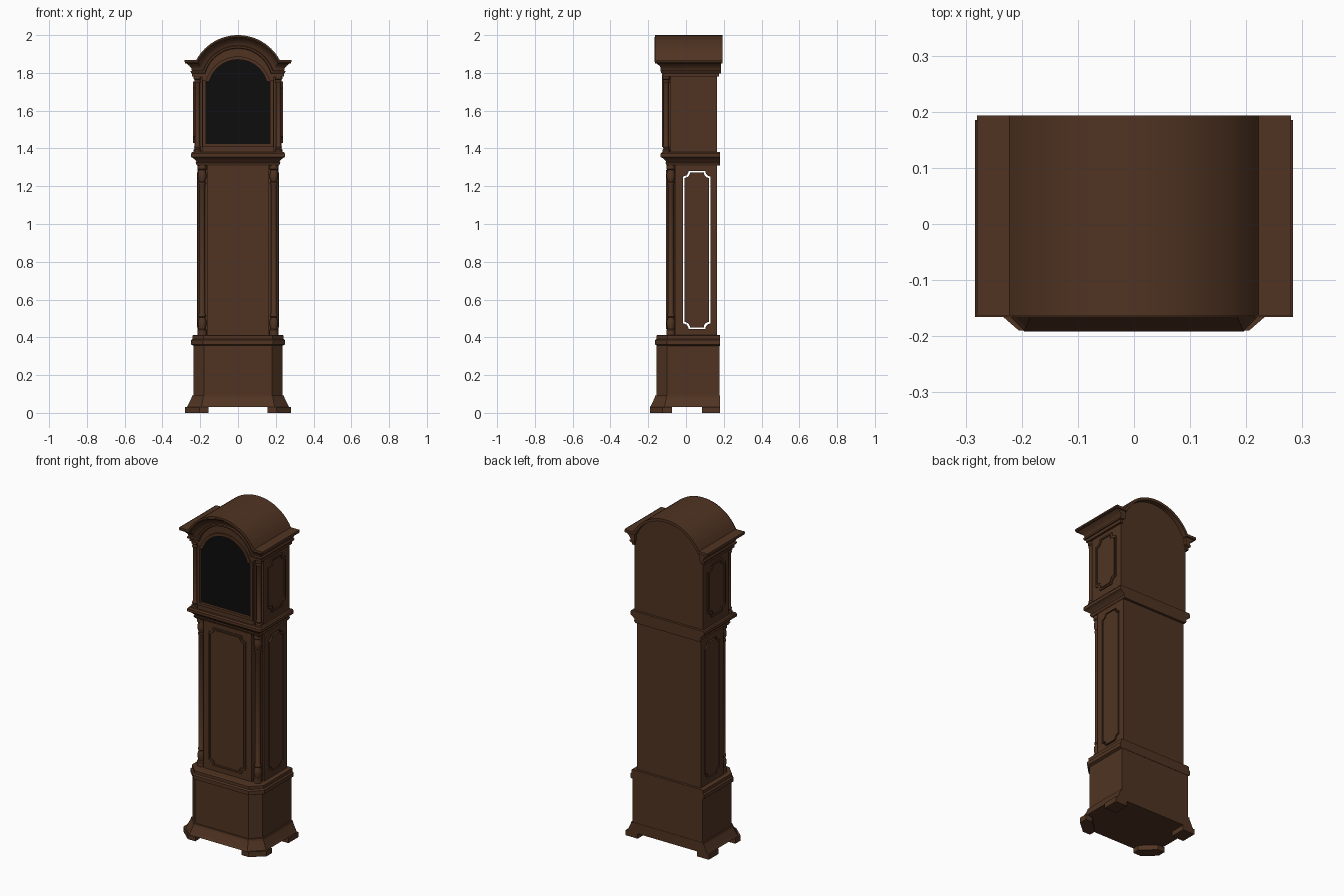
import bpy, bmesh, math

cube = bpy.data.objects.get("Cube")
if cube:
    bpy.data.objects.remove(cube, do_unlink=True)


def material(name, rgb):
    m = bpy.data.materials.new(name)
    m.use_nodes = True
    m.diffuse_color = (*rgb, 1)
    m.node_tree.nodes["Principled BSDF"].inputs["Base Color"].default_value = (*rgb, 1)
    return m


WOOD = material("dark_wood", (0.08, 0.034, 0.016))
BLACK = material("black_dial", (0.004, 0.004, 0.004))


def finish(name, bm, mat=WOOD, smooth=True):
    bmesh.ops.remove_doubles(bm, verts=bm.verts, dist=1e-5)
    bmesh.ops.recalc_face_normals(bm, faces=bm.faces)
    mesh = bpy.data.meshes.new(name)
    bm.to_mesh(mesh)
    bm.free()
    mesh.materials.append(mat)
    ob = bpy.data.objects.new(name, mesh)
    bpy.context.collection.objects.link(ob)
    if smooth:
        bpy.ops.object.select_all(action='DESELECT')
        ob.select_set(True)
        bpy.context.view_layer.objects.active = ob
        bpy.ops.object.shade_smooth_by_angle(angle=math.radians(30))
    return ob


def plate(name, loops, a, b, axis='y', mat=WOOD):
    """Flat outline with optional holes, extruded from a to b along an axis."""
    place = {'x': lambda u, v: (a, u, v), 'y': lambda u, v: (u, a, v),
             'z': lambda u, v: (u, v, a)}[axis]
    bm = bmesh.new()
    for loop in loops:
        vs = [bm.verts.new(place(*p)) for p in loop]
        for i, v in enumerate(vs):
            bm.edges.new((v, vs[i - 1]))
    bmesh.ops.triangle_fill(bm, edges=bm.edges[:], use_beauty=True)
    out = bmesh.ops.extrude_face_region(bm, geom=bm.faces[:])
    shift = [(b - a) * (axis == k) for k in 'xyz']
    bmesh.ops.translate(bm, vec=shift,
                        verts=[g for g in out['geom'] if isinstance(g, bmesh.types.BMVert)])
    return finish(name, bm, mat)


def rect(u0, u1, v0, v1):
    return [(u0, v0), (u1, v0), (u1, v1), (u0, v1)]


def notched(u0, u1, v0, v1, r, inset=0.0):
    """Rectangle with scooped corners."""
    pts = []
    u0, u1, v0, v1 = u0 + inset, u1 - inset, v0 + inset, v1 - inset
    for cu, cv, start in ((u0, v0, 90), (u1, v0, 180), (u1, v1, 270), (u0, v1, 0)):
        for k in range(6):
            t = math.radians(start - 18 * k)
            pts.append((cu + r * math.cos(t), cv + r * math.sin(t)))
    return pts


def skin(bm, rows, closed):
    rings = [[bm.verts.new(p) for p in row] for row in rows]
    n = len(rings[0])
    for lo, hi in zip(rings, rings[1:]):
        for i in range(n if closed else n - 1):
            j = (i + 1) % n
            bm.faces.new((lo[i], lo[j], hi[j], hi[i]))
    return rings


def case(name, rows, w, front, back, chamfer):
    """Stack of plan outlines (z, overhang) with chamfered front corners."""
    def plan(z, o):
        x, y, c = w + o, front - o, chamfer + 0.586 * o * (chamfer > 0)
        half = [(x - c, y, z), (x, y + c, z), (x, back, z)]
        return half + [(-p[0], p[1], p[2]) for p in reversed(half)]
    bm = bmesh.new()
    rings = skin(bm, [plan(*r) for r in rows], True)
    bm.faces.new(rings[0])
    bm.faces.new(rings[-1])
    return finish(name, bm, smooth=False)


def column(name, x, y, profile, sides=16):
    bm = bmesh.new()
    ring = [(math.cos(i * math.tau / sides), math.sin(i * math.tau / sides)) for i in range(sides)]
    rings = skin(bm, [[(x + r * c, y + r * s, z) for c, s in ring] for r, z in profile], True)
    bm.faces.new(rings[0])
    bm.faces.new(rings[-1])
    return finish(name, bm)


# Arched outline of the hood: flat eaves rising into a round arch
RADIUS, CENTRE, EAVE = 0.251, 1.749, 1.867


def arch(d, w, steps=28):
    r, h = RADIUS - d, EAVE - d - CENTRE
    a = math.asin(h / r)
    pts = [(-w, EAVE - d)]
    for i in range(steps + 1):
        t = math.pi - a - (math.pi - 2 * a) * i / steps
        pts.append((r * math.cos(t), CENTRE + r * math.sin(t)))
    return pts + [(w, EAVE - d)]


def dial_outline(g):
    """Arched dial opening with small shoulders, grown by g."""
    half, rise, spring = 0.152, 0.115, 1.755
    r = (half ** 2 + rise ** 2) / (2 * rise)
    a = math.asin(half / r)
    c = spring + rise - r
    pts = [(-0.17 - g, 1.425 - g), (-0.17 - g, spring + g * 0.5)]
    for i in range(21):
        t = -a + 2 * a * i / 20
        pts.append(((r + g) * math.sin(t), max(spring + g * 0.5, c + (r + g) * math.cos(t))))
    return pts + [(0.17 + g, spring + g * 0.5), (0.17 + g, 1.425 - g)]


SIDES = ((1, "left"), (-1, "right"))

# Base: bracket feet, flared skirt, box and moulding
for s, side in SIDES:
    foot = [(0.155, -0.19), (0.205, -0.19), (0.28, -0.125), (0.28, -0.075),
            (0.235, -0.075), (0.155, -0.15)]
    plate("front_foot_" + side, [[(s * x, y) for x, y in foot]], 0, 0.032, 'z')
    plate("back_foot_" + side, [rect(s * 0.2, s * 0.28, 0.085, 0.18)], 0, 0.032, 'z')
case("base_skirt", [(0.03, 0.037), (0.04, 0.03), (0.065, 0.018), (0.08, 0.011), (0.092, 0.008),
                    (0.092, 0)], 0.235, -0.155, 0.18, 0.055)
case("base_box", [(0.09, 0), (0.357, 0)], 0.235, -0.155, 0.178, 0.055)
case("base_moulding", [(0.355, 0), (0.362, 0.014), (0.385, 0.014), (0.392, 0.006),
                       (0.41, 0.006), (0.413, 0)], 0.235, -0.15, 0.18, 0.055)

# Trunk: hollow case with a door panel and loose side panels
plate("trunk_front", [rect(-0.162, 0.162, 0.41, 1.32)], -0.1, -0.06)
plate("trunk_back", [rect(-0.215, 0.215, 0.41, 1.32)], 0.15, 0.165)
plate("trunk_door_rim", [notched(-0.125, 0.125, 0.445, 1.285, 0.03),
                         notched(-0.125, 0.125, 0.445, 1.285, 0.03, 0.009)], -0.107, -0.1)
plate("trunk_door_field", [notched(-0.125, 0.125, 0.445, 1.285, 0.03, 0.014)], -0.104, -0.1)
for s, side in SIDES:
    panel = (-0.015, 0.13, 0.445, 1.28, 0.028)
    plate("trunk_side_" + side, [rect(-0.055, 0.165, 0.41, 1.32), notched(*panel)],
          s * 0.195, s * 0.215, 'x')
    plate("trunk_side_panel_" + side, [notched(*panel, 0.008)], s * 0.197, s * 0.217, 'x')
    plate("trunk_corner_" + side, [rect(s * 0.155, s * 0.205, -0.062, -0.05)], 0.41, 1.32, 'z')
    end = [(0.024, 0), (0.024, 0.03), (0.018, 0.035), (0.022, 0.055), (0.022, 0.075),
           (0.015, 0.095), (0.02, 0.1), (0.02, 0.108), (0.016, 0.115)]
    column("trunk_column_" + side, s * 0.19, -0.08,
           [(r, 0.41 + z) for r, z in end] + [(r, 1.32 - z) for r, z in reversed(end)])

# Waist moulding under the hood
case("waist_moulding", [(1.31, 0.002), (1.325, 0.01), (1.328, 0.004), (1.337, 0.01),
                        (1.348, 0.022), (1.355, 0.034), (1.372, 0.034), (1.38, 0.028)],
     0.215, -0.1, 0.18, 0)

# Hood: arched body, front with dial opening, door rim, black dial
plate("hood_body", [[(0.23, 1.378), (-0.23, 1.378)] + arch(0.015, 0.23)], -0.082, 0.165)
plate("hood_front", [[(0.235, 1.778), (0.19, 1.778), (0.19, 1.378), (-0.19, 1.378),
                      (-0.19, 1.778), (-0.235, 1.778)] + arch(0.06, 0.235), dial_outline(0)],
      -0.118, -0.08)
plate("hood_door_rim", [dial_outline(0.017), dial_outline(0)], -0.127, -0.118)
plate("dial", [dial_outline(0.003)], -0.11, -0.104, mat=BLACK)
for s, side in SIDES:
    panel = (-0.045, 0.125, 1.43, 1.755, 0.035)
    plate("hood_side_rim_" + side, [notched(*panel), notched(*panel, 0.01)],
          s * 0.23, s * 0.237, 'x')
    plate("hood_side_field_" + side, [notched(*panel, 0.016)], s * 0.23, s * 0.234, 'x')
    plate("hood_side_moulding_" + side, [rect(s * 0.225, s * 0.243, -0.12, 0.175)],
          1.78, 1.802, 'z')
    end = [(0.02, 0), (0.02, 0.015), (0.014, 0.02), (0.018, 0.03), (0.013, 0.04)]
    column("hood_column_" + side, s * 0.215, -0.105,
           [(r, 1.378 + z) for r, z in end] + [(r, 1.782 - z) for r, z in reversed(end)])

# Roof: arched sheet plus a moulding swept round the eaves and arch
plate("roof", [arch(0, 0.28) + arch(0.016, 0.28)[::-1]], -0.163, 0.193)
profile = [(0, 0.046), (0.009, 0.046), (0.02, 0.032), (0.03, 0.02), (0.043, 0.01), (0.054, 0.007),
           (0.058, 0.014), (0.068, 0.012), (0.071, 0.0), (0.06, -0.02), (0.01, -0.02)]
cornice = bmesh.new()
rows = []
for d, o in profile:
    w, y = 0.237 + o, -0.12 - o
    rows.append([(-w, 0.185, EAVE - d)] + [(x, y, z) for x, z in arch(d, w)]
                + [(w, 0.185, EAVE - d)])
rings = skin(cornice, rows, False)
for k in (0, -1):
    cornice.faces.new([r[k] for r in rings])
finish("cornice", cornice)
